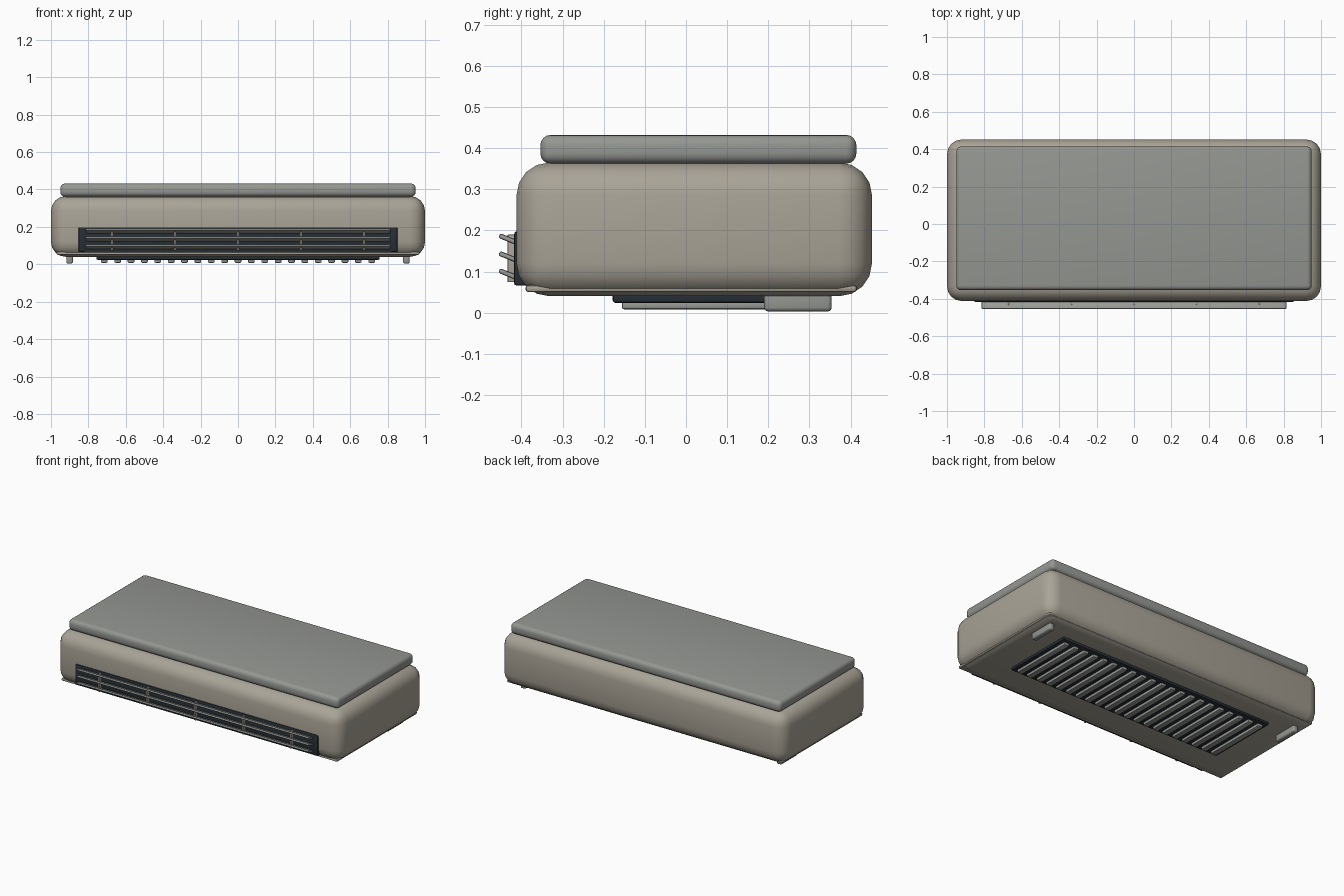
import bpy, math

if "Cube" in bpy.data.objects:
    bpy.data.objects.remove(bpy.data.objects["Cube"])


def material(name, rgb):
    m = bpy.data.materials.new(name)
    m.diffuse_color = (*rgb, 1)
    m.use_nodes = True
    m.node_tree.nodes["Principled BSDF"].inputs["Base Color"].default_value = m.diffuse_color
    return m


SHELL = material("warm_grey", (0.40, 0.37, 0.31))
PANEL = material("cool_grey", (0.30, 0.31, 0.29))
DARK = material("dark_slate", (0.02, 0.028, 0.035))
SLAT = material("slat_grey", (0.32, 0.33, 0.31))


def box(name, x, y, z, mat, bevel=0.0, seg=3, tilt=0.0):
    """Bevelled box given (min, max) extents; tilt turns it about x."""
    lo, hi = zip(x, y, z)
    bpy.ops.mesh.primitive_cube_add(
        size=1, location=[(a + b) / 2 for a, b in zip(lo, hi)])
    ob = bpy.context.object
    ob.name = name
    ob.scale = [b - a for a, b in zip(lo, hi)]
    bpy.ops.object.transform_apply(location=False, rotation=False, scale=True)
    ob.rotation_euler.x = tilt
    ob.data.materials.append(mat)
    if bevel:
        mod = ob.modifiers.new("bevel", 'BEVEL')
        mod.width = bevel
        mod.segments = seg
        bpy.ops.object.modifier_apply(modifier="bevel")
        bpy.ops.object.shade_smooth_by_angle(angle=math.radians(40))
    return ob


# Main shell, lower trim plate and raised top panel
box("body_shell", (-1, 1), (-0.412, 0.452), (0.04, 0.365), SHELL, 0.08, 4)
box("lower_trim", (-0.97, 0.97), (-0.39, 0.415), (0.05, 0.067), SHELL, 0.007, 2)
box("top_panel", (-0.95, 0.95), (-0.354, 0.414), (0.362, 0.432), PANEL, 0.025, 4)

# Front outlet: dark backing, end caps, tilted louvres, upright dividers
box("outlet_recess", (-0.845, 0.845), (-0.416, -0.37), (0.068, 0.198), DARK, 0.004, 2)
for s, side in ((-1, "left"), (1, "right")):
    cap = box("outlet_end_cap_" + side, (s * 0.835 - 0.018, s * 0.835 + 0.018),
              (-0.418, -0.385), (0.066, 0.196), DARK, 0.006, 2)
for i, z in enumerate((0.092, 0.134, 0.177)):
    box(f"outlet_louvre_{i + 1}", (-0.815, 0.815), (-0.456, -0.400),
        (z - 0.006, z + 0.006), SLAT, 0.005, 2, math.radians(-22))
for i in range(5):
    x = (i - 2) * 0.337
    box(f"outlet_divider_{i + 1}", (x - 0.006, x + 0.006),
        (-0.434, -0.405), (0.074, 0.19), SHELL, 0.003, 2)

# Underside intake grille
box("intake_backing", (-0.757, 0.757), (-0.178, 0.285), (0.024, 0.05), DARK, 0.006, 2)
for i in range(21):
    x = (i - 10) * 0.0715
    box(f"intake_slat_{i + 1}", (x - 0.018, x + 0.018),
        (-0.156, 0.262), (0.008, 0.03), SLAT, 0.006, 2)

# Rear feet
for s, side in ((-1, "left"), (1, "right")):
    box("rear_foot_" + side, (s * 0.9 - 0.0175, s * 0.9 + 0.0175),
        (0.19, 0.354), (0.003, 0.06), PANEL, 0.01, 3)
